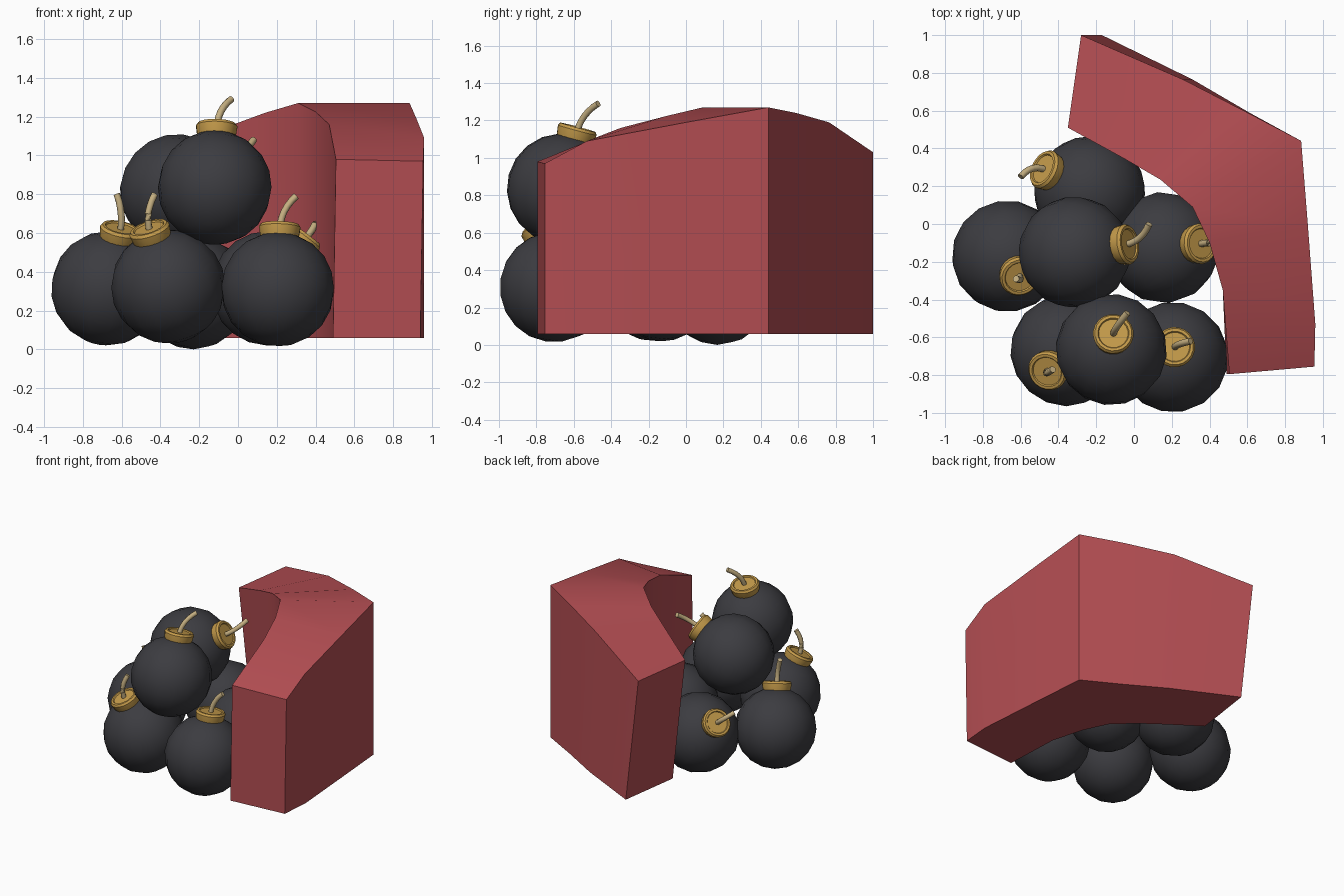
import bpy, bmesh, math
from mathutils import Vector

if "Cube" in bpy.data.objects:
    bpy.data.objects.remove(bpy.data.objects["Cube"])

R = 0.295  # bomb radius


def material(name, rgb):
    m = bpy.data.materials.new(name)
    m.diffuse_color = (*rgb, 1)
    m.use_nodes = True
    m.node_tree.nodes["Principled BSDF"].inputs["Base Color"].default_value = m.diffuse_color
    return m


IRON = material("dark iron", (0.045, 0.045, 0.052))
BRASS = material("brass", (0.56, 0.33, 0.07))
CORD = material("tan cord", (0.56, 0.43, 0.22))
RED = material("dull red", (0.45, 0.075, 0.085))


def make_object(name, bm, mat, angle=35):
    bmesh.ops.recalc_face_normals(bm, faces=bm.faces)
    mesh = bpy.data.meshes.new(name)
    bm.to_mesh(mesh)
    bm.free()
    mesh.materials.append(mat)
    ob = bpy.data.objects.new(name, mesh)
    bpy.context.collection.objects.link(ob)
    bpy.ops.object.select_all(action='DESELECT')
    ob.select_set(True)
    bpy.context.view_layer.objects.active = ob
    bpy.ops.object.shade_smooth_by_angle(angle=math.radians(angle))
    return ob


def loft(bm, rings):
    """Skin closed rings of points and cap both ends."""
    vs = [[bm.verts.new(p) for p in ring] for ring in rings]
    n = len(vs[0])
    for a, b in zip(vs, vs[1:]):
        for i in range(n):
            j = (i + 1) % n
            bm.faces.new((a[i], a[j], b[j], b[i]))
    bm.faces.new(vs[0])
    bm.faces.new(vs[-1])


def circle(center, axis, radius, n):
    q = Vector(axis).to_track_quat('Z', 'Y')
    return [Vector(center) + q @ Vector((radius * math.cos(math.tau * i / n),
                                         radius * math.sin(math.tau * i / n), 0))
            for i in range(n)]


def bomb(i, center, direction, fuse_end):
    c, d, end = Vector(center), Vector(direction).normalized(), Vector(fuse_end)
    # ball, with its poles along the cap axis
    bm = bmesh.new()
    rot = d.to_track_quat('Z', 'Y').to_matrix().to_4x4()
    rot.translation = c
    bmesh.ops.create_uvsphere(bm, u_segments=16, v_segments=10, radius=R, matrix=rot)
    make_object(f"bomb_ball_{i}", bm, IRON, 45)
    # brass cap with a raised rim
    bm = bmesh.new()
    profile = [(0.09, 0.25), (0.102, 0.285), (0.108, 0.325), (0.098, 0.34),
               (0.083, 0.34), (0.078, 0.332)]
    loft(bm, [circle(c + d * h, d, r, 20) for r, h in profile])
    make_object(f"brass_cap_{i}", bm, BRASS)
    # bent fuse
    base, mid = c + d * 0.31, c + d * 0.415
    bm = bmesh.new()
    rings = []
    for k in range(7):
        t = k / 6
        p = base * (1 - t) ** 2 + mid * (2 * t * (1 - t)) + end * t * t
        tangent = (mid - base) * (1 - t) + (end - mid) * t
        rings.append(circle(p, tangent, 0.018, 8))
    loft(bm, rings)
    make_object(f"fuse_{i}", bm, CORD, 50)


# pile of bombs: centre, cap direction, fuse tip
BOMBS = [
    ((-0.67, -0.17, 0.315), (0.06, -0.10, 0.28), (-0.625, -0.29, 0.80)),
    ((-0.36, -0.67, 0.325), (-0.09, -0.10, 0.27), (-0.43, -0.77, 0.80)),
    ((0.205, -0.705, 0.31), (0.01, 0.05, 0.30), (0.30, -0.62, 0.79)),
    ((0.155, -0.125, 0.315), (0.19, 0.02, 0.25), (0.40, -0.10, 0.66)),
    ((-0.235, 0.17, 0.295), (-0.22, 0.11, 0.17), (-0.60, 0.25, 0.58)),
    ((-0.315, -0.15, 0.815), (0.26, 0.04, 0.15), (0.08, 0.0, 1.08)),
    ((-0.12, -0.665, 0.835), (0.01, 0.08, 0.30), (-0.035, -0.47, 1.29)),
]
for i, b in enumerate(BOMBS, 1):
    bomb(i, *b)

# bent red wall: inner top and outer top point at each station
STATIONS = [
    ((-0.35, 0.51, 1.03), (-0.28, 1.0, 1.03)),
    ((-0.05, 0.345, 1.15), (0.26, 0.765, 1.19)),
    ((0.14, 0.235, 1.22), (0.60, 0.59, 1.24)),
    ((0.31, 0.09, 1.27), (0.885, 0.44, 1.27)),
    ((0.40, -0.10, 1.225), (0.92, 0.0, 1.19)),
    ((0.47, -0.35, 1.16), (0.96, -0.53, 1.09)),
    ((0.505, -0.795, 0.98), (0.955, -0.755, 0.97)),
]
rings = []
for k, (a, b) in enumerate(STATIONS):
    s = (0.11, 0.05, 0.01, 0, 0, 0, -0.015)[k]  # the foot leans in at both ends
    rings.append([a, b, (b[0] + s, b[1], 0.058), (a[0] + s, a[1], 0.058)])
bm = bmesh.new()
loft(bm, rings)
make_object("red_wall", bm, RED, 30)
